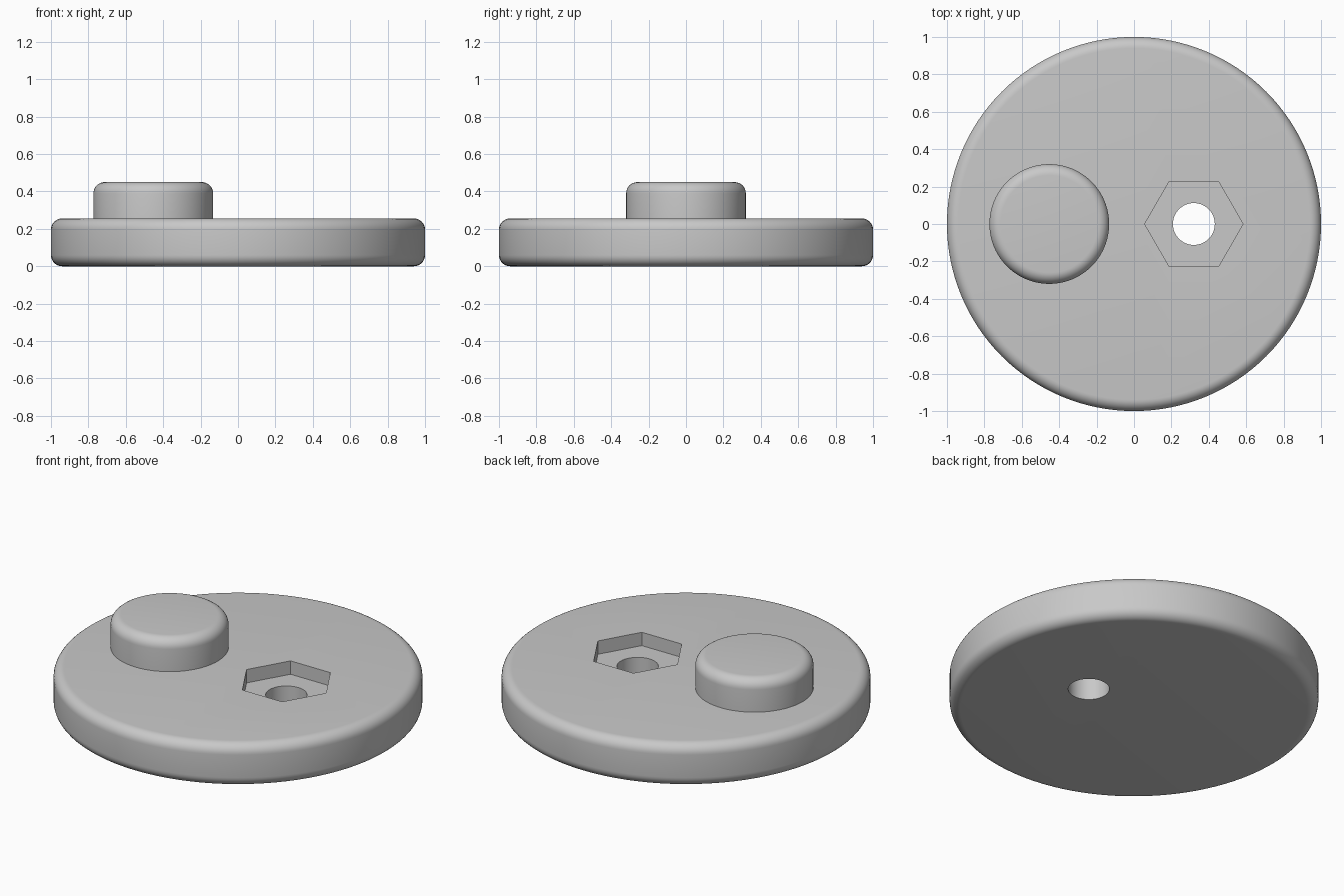
import bpy
import math
from mathutils import Matrix
import bmesh

cube = bpy.data.objects.get("Cube")
if cube:
    bpy.data.objects.remove(cube, do_unlink=True)

grey = bpy.data.materials.new("plain grey")
grey.use_nodes = True
colour = (0.58, 0.58, 0.58, 1)
grey.diffuse_color = colour
grey.node_tree.nodes["Principled BSDF"].inputs["Base Color"].default_value = colour


def cylinder(name, radius, z0, z1, x=0, sides=128, turn=0, round_z=(), fillet=0.06):
    """Upright prism; rims at the heights in round_z get a fillet."""
    bm = bmesh.new()
    place = Matrix.Translation((x, 0, (z0 + z1) / 2)) @ Matrix.Rotation(turn, 4, "Z")
    bmesh.ops.create_cone(bm, cap_ends=True, segments=sides, radius1=radius,
                          radius2=radius, depth=z1 - z0, matrix=place)
    rims = [e for e in bm.edges
            if any(all(abs(v.co.z - z) < 1e-4 for v in e.verts) for z in round_z)]
    if rims:
        bmesh.ops.bevel(bm, geom=rims, offset=fillet, segments=8,
                        profile=0.5, affect="EDGES")
    mesh = bpy.data.meshes.new(name)
    bm.to_mesh(mesh)
    bm.free()
    mesh.materials.append(grey)
    obj = bpy.data.objects.new(name, mesh)
    bpy.context.collection.objects.link(obj)
    return obj


def cut(target, cutter):
    mod = target.modifiers.new(cutter.name, "BOOLEAN")
    mod.operation = "DIFFERENCE"
    mod.solver = "EXACT"
    mod.object = cutter
    bpy.context.view_layer.objects.active = target
    bpy.ops.object.modifier_apply(modifier=mod.name)
    bpy.data.objects.remove(cutter, do_unlink=True)


# Round plate with both rims filleted, and the round boss on top
top = 0.256
disc = cylinder("base_disc", 1, 0, top, round_z=(0, top))
boss = cylinder("round_boss", 0.32, top, 0.45, x=-0.453, sides=96, round_z=(0.45,))

# Hexagonal nut pocket with a bolt hole through its floor
hole_x = 0.32
cut(disc, cylinder("nut_pocket", 0.263, top - 0.08, top + 0.1, x=hole_x, sides=6,
                   turn=math.pi / 6))
cut(disc, cylinder("bolt_hole", 0.112, -0.1, top + 0.1, x=hole_x, sides=64))

# Turn the pocket check: corners point along x, flats face front and back
for obj in (disc, boss):
    bpy.ops.object.select_all(action="DESELECT")
    obj.select_set(True)
    bpy.context.view_layer.objects.active = obj
    bpy.ops.object.shade_smooth_by_angle(angle=math.radians(30))
